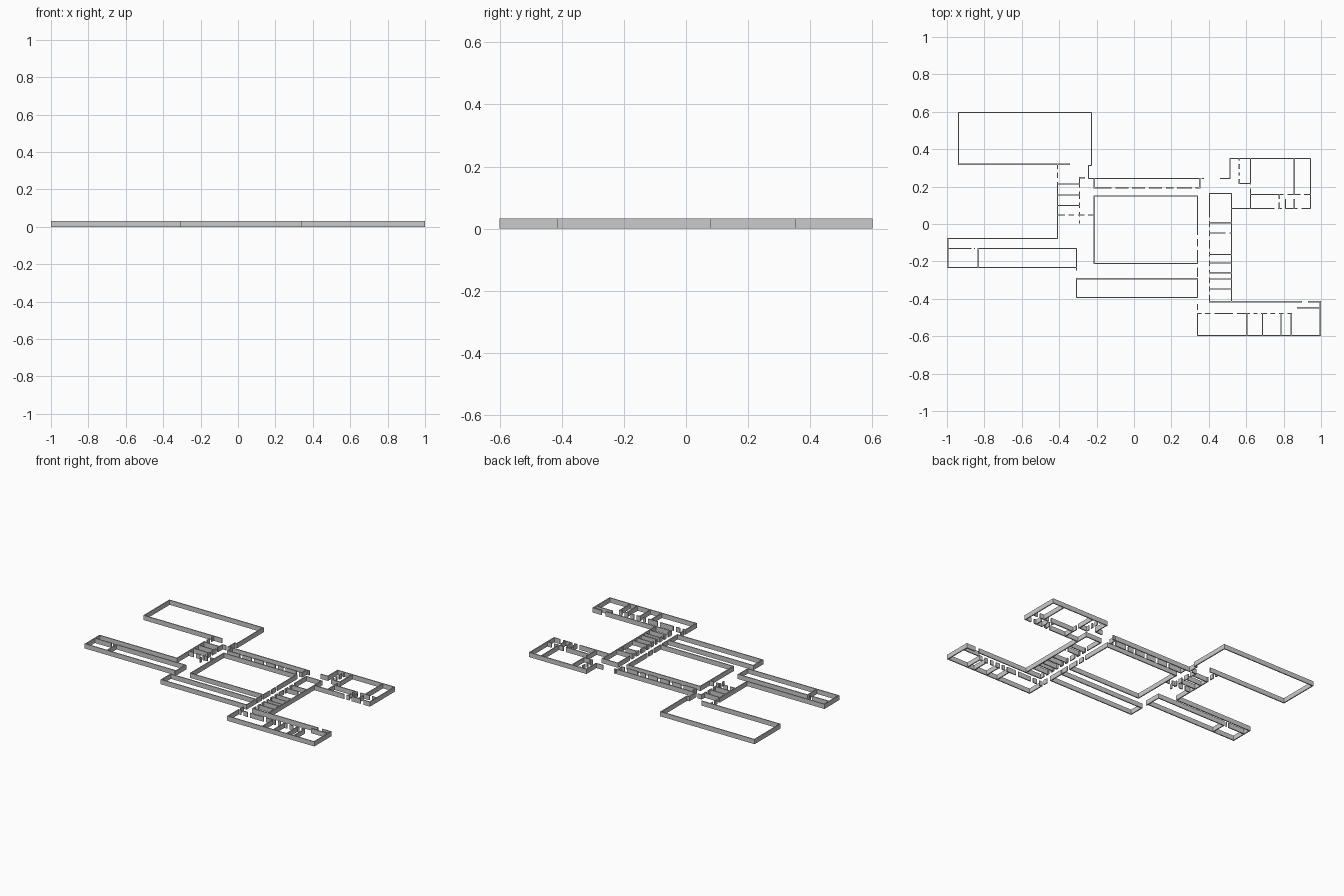
import bpy, bmesh
from mathutils import Matrix, Vector

H = 0.032      # wall height
T = 0.007      # wall thickness
DOOR = 0.02    # doorway width


def box(bm, lo, hi):
    size = Vector(hi) - Vector(lo)
    mid = (Vector(hi) + Vector(lo)) / 2
    bmesh.ops.create_cube(bm, size=1, matrix=Matrix.Translation(mid) @ Matrix.Diagonal((*size, 1)))


def h(y, x0, x1, *doors):
    """Wall running along x, with doorways centred on the given x values."""
    return ('x', y, x0, x1, doors)


def v(x, y0, y1, *doors):
    """Wall running along y, with doorways centred on the given y values."""
    return ('y', x, y0, y1, doors)


def room(x0, x1, y0, y1):
    return [h(y0, x0, x1), h(y1, x0, x1), v(x0, y0, y1), v(x1, y0, y1)]


def build(name, walls):
    bm = bmesh.new()
    t = T / 2
    for axis, pos, a, b, doors in walls:
        cuts = [a - t]
        for d in sorted(doors):
            cuts += [d - DOOR / 2, d + DOOR / 2]
        cuts.append(b + t)
        for s, e in zip(cuts[::2], cuts[1::2]):
            if axis == 'x':
                box(bm, (s, pos - t, 0), (e, pos + t, H))
            else:
                box(bm, (pos - t, s, 0), (pos + t, e, H))
    me = bpy.data.meshes.new(name)
    bm.to_mesh(me)
    bm.free()
    bpy.context.collection.objects.link(bpy.data.objects.new(name, me))


E = 1 - T / 2
N = 0.6 - T / 2

# Large north-west hall, open at its south-east corner
build("hall_walls", [
    h(N, -0.938, -0.227), v(-0.938, 0.32, N), v(-0.227, 0.315, N),
    h(0.32, -0.938, -0.347), h(0.313, -0.243, -0.227), v(-0.243, 0.245, 0.313)])

# Courtyard with doorways on the east side
build("courtyard_walls", [
    h(0.15, -0.213, 0.34), h(-0.211, -0.213, 0.34),
    v(-0.213, -0.211, 0.15), v(0.34, -0.211, 0.15, -0.07, -0.13)])

# North corridor
build("north_corridor_walls", [
    h(0.243, -0.243, 0.352), h(0.243, 0.365, 0.37),
    v(-0.213, 0.193, 0.243), v(0.352, 0.193, 0.243),
    h(0.193, -0.213, 0.352, -0.11, -0.02, 0.07, 0.16, 0.22, 0.32)])

# South corridor
build("south_corridor_walls", room(-0.307, 0.34, -0.393, -0.292) + [v(0.34, -0.28, -0.235)])

# West row of small rooms
build("west_room_walls",
      [v(-0.409, -0.078, 0.318, 0.285, 0.235), v(-0.291, 0.005, 0.247, 0.185, 0.125, 0.075, 0.03),
       h(0.247, -0.291, -0.265), h(0.048, -0.409, -0.213, -0.36, -0.31, -0.255),
       v(-0.213, 0.03, 0.048)]
      + [h(y, -0.409, -0.291) for y in (0.214, 0.155, 0.099)])

# South-west wing
build("southwest_wing_walls", [
    h(-0.078, -E, -0.409), v(-E, -0.233, -0.078), h(-0.233, -E, -0.307),
    h(-0.131, -E, -0.307, -0.86, -0.845), v(-0.307, -0.245, -0.131), v(-0.832, -0.233, -0.131)])

# East row of small rooms
build("east_room_walls",
      [v(0.404, -0.415, 0.163, 0.025, -0.025, -0.075, -0.14, -0.185, -0.235, -0.275, -0.325, -0.37),
       v(0.521, -0.415, 0.163), h(0.163, 0.404, 0.521), h(-0.048, 0.404, 0.521, 0.5)]
      + [h(y, 0.404, 0.521) for y in (0.006, -0.163, -0.209, -0.26, -0.294, -0.348)])

# South-east wing
build("southeast_wing_walls",
      [h(-0.415, 0.404, 0.895), h(-0.415, 0.935, E), v(E, -N, -0.415), h(-N, 0.34, E),
       v(0.34, -N, -0.43, -0.47), h(-0.447, 0.875, E),
       h(-0.479, 0.34, 0.84, 0.37, 0.42, 0.54, 0.63, 0.67, 0.72, 0.765, 0.81)]
      + [v(x, -N, -0.479) for x in (0.602, 0.687, 0.786, 0.84)])

# North-east block
build("northeast_block_walls", [
    h(0.243, 0.463, 0.513), v(0.513, 0.243, 0.35), h(0.35, 0.513, 0.944),
    v(0.944, 0.083, 0.35), h(0.083, 0.521, 0.87, 0.76, 0.80), h(0.083, 0.9, 0.944),
    v(0.623, 0.083, 0.35, 0.2), v(0.562, 0.217, 0.35, 0.33, 0.285, 0.25),
    h(0.217, 0.562, 0.623), v(0.856, 0.158, 0.35), v(0.856, 0.083, 0.13),
    h(0.158, 0.623, 0.944, 0.81, 0.9), v(0.777, 0.083, 0.158, 0.125), v(0.81, 0.083, 0.13)])
